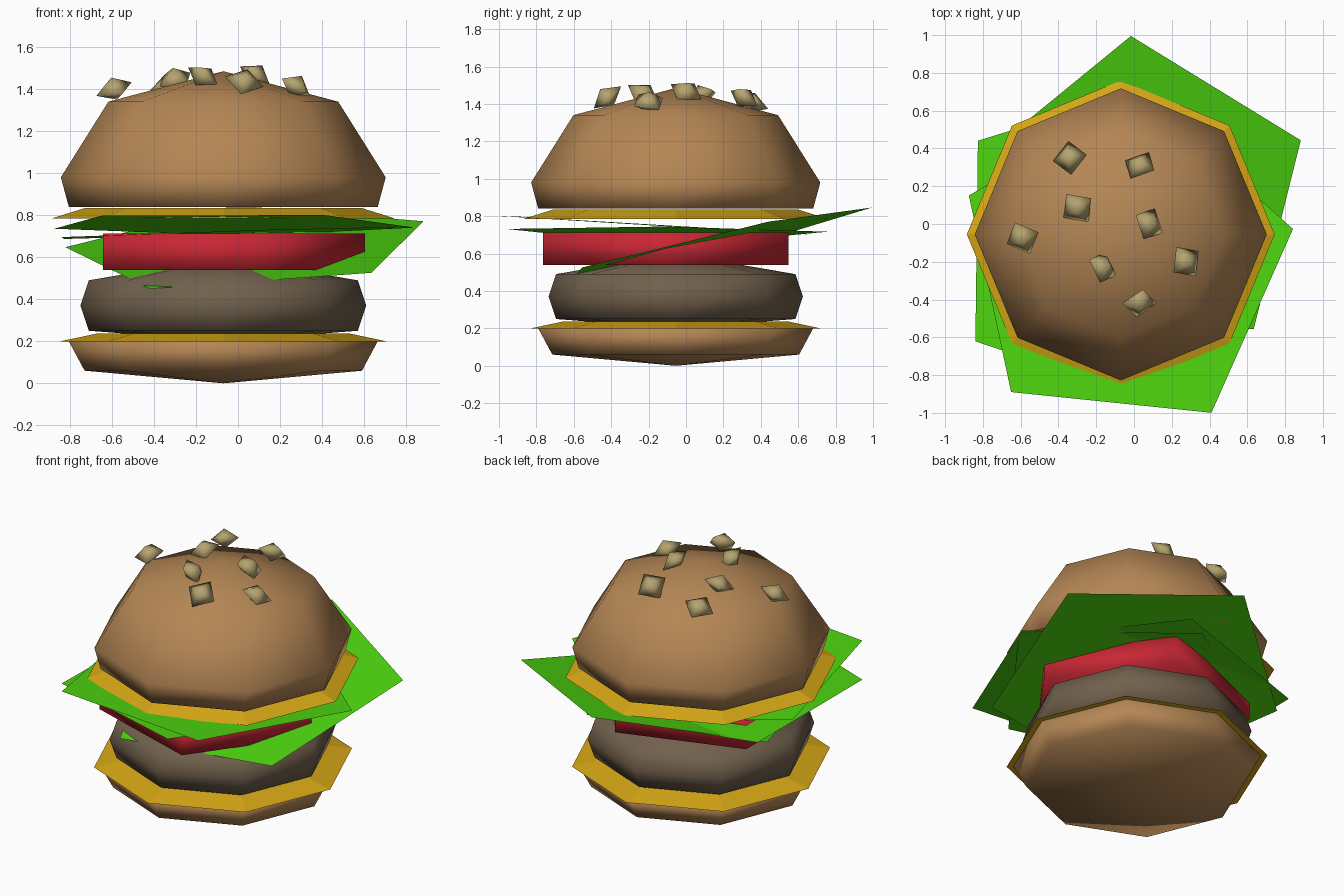
import bpy, bmesh, math
from mathutils import Vector, Euler, Matrix

if "Cube" in bpy.data.objects:
    bpy.data.objects.remove(bpy.data.objects["Cube"])


def material(name, rgb):
    m = bpy.data.materials.new(name)
    m.diffuse_color = (*rgb, 1.0)
    m.use_nodes = True
    m.node_tree.nodes["Principled BSDF"].inputs["Base Color"].default_value = m.diffuse_color
    return m


BUN = material("toasted bun", (0.46, 0.24, 0.09))
SEED = material("sesame tan", (0.46, 0.37, 0.16))
CHEESE = material("cheese yellow", (0.68, 0.39, 0.008))
LEAF = material("lettuce green", (0.075, 0.66, 0.005))
TOMATO = material("tomato red", (0.58, 0.02, 0.034))
MEAT = material("patty brown", (0.165, 0.118, 0.073))


def finish(name, bm, mat, smooth, matrix):
    bm.normal_update()
    me = bpy.data.meshes.new(name)
    bm.to_mesh(me)
    bm.free()
    me.materials.append(mat)
    for p in me.polygons:
        p.use_smooth = smooth
    ob = bpy.data.objects.new(name, me)
    ob.matrix_world = matrix
    bpy.context.collection.objects.link(ob)
    return ob


def lathe(name, profile, sides, mat, matrix, smooth=True):
    """Revolve (radius, z) points, bottom to top; radius 0 closes to a point."""
    bm = bmesh.new()
    rings = []
    for r, z in profile:
        if r == 0:
            rings.append([bm.verts.new((0, 0, z))])
        else:
            rings.append([bm.verts.new((r * math.cos(math.tau * i / sides),
                                        r * math.sin(math.tau * i / sides), z))
                          for i in range(sides)])
    for a, b in zip(rings, rings[1:]):
        for i in range(sides):
            j = (i + 1) % sides
            if len(a) == 1:
                bm.faces.new((a[0], b[j], b[i]))
            elif len(b) == 1:
                bm.faces.new((a[i], a[j], b[0]))
            else:
                bm.faces.new((a[i], a[j], b[j], b[i]))
    bmesh.ops.recalc_face_normals(bm, faces=bm.faces[:])
    return finish(name, bm, mat, smooth, matrix)


AXIS = Matrix.Translation((-0.07, -0.055, 0))

# Buns
lathe("bottom_bun", [(0, 0), (0.66, 0.06), (0.735, 0.2), (0, 0.2)], 8, BUN, AXIS)
lathe("top_bun", [(0, 0.84), (0.735, 0.84), (0.773, 0.98), (0.547, 1.34), (0, 1.485)],
      8, BUN, AXIS)

# Cheese slices
lathe("bottom_cheese", [(0, 0.203), (0.775, 0.2), (0.6, 0.237), (0, 0.237)],
      8, CHEESE, AXIS, False)
lathe("top_cheese", [(0, 0.788), (0.815, 0.785), (0.655, 0.835), (0, 0.835)],
      8, CHEESE, AXIS, False)

# Patty
lathe("patty", [(0, 0.2), (0.64, 0.25), (0.68, 0.37), (0.64, 0.49), (0, 0.6)],
      8, MEAT, AXIS)

# Tomato slice, five-sided and pointing right
lathe("tomato", [(0, 0.54), (0.69, 0.54), (0.69, 0.712), (0, 0.712)], 5, TOMATO,
      Matrix.Translation((-0.085, -0.107, 0)))

# Lettuce: tilted flat pentagons (centre, radius, heading, slope in x and y)
leaves = [((0.052, 0.12, 0.648), 0.90, 94.0, 0.058, 0.231),
          ((-0.045, -0.216, 0.755), 0.907, 84.1, -0.003, -0.06),
          ((-0.103, -0.099, 0.715), 0.903, 71.3, 0.0325, -0.009)]
for n, (centre, radius, heading, sx, sy) in enumerate(leaves, 1):
    bm = bmesh.new()
    bm.faces.new([bm.verts.new((radius * math.cos(math.radians(heading + 72 * i)),
                                radius * math.sin(math.radians(heading + 72 * i)), 0))
                  for i in range(5)])
    tilt = Vector((0, 0, 1)).rotation_difference(Vector((-sx, -sy, 1)))
    finish(f"lettuce_{n}", bm, LEAF, False,
           Matrix.Translation(centre) @ tilt.to_matrix().to_4x4())

# Sesame seeds: small tilted diamonds (x, y, z, yaw, tilt x, tilt y)
seeds = [(-0.34, 0.35, 1.405, 10, -20, -15), (0.03, 0.31, 1.43, 55, -35, 25),
         (-0.30, 0.085, 1.445, 35, 10, -20), (0.08, 0.0, 1.465, 70, 30, 25),
         (-0.59, -0.075, 1.40, 20, 15, -20), (-0.165, -0.23, 1.455, 80, 35, 30),
         (0.275, -0.20, 1.41, 40, 15, 25), (0.03, -0.42, 1.435, 0, 40, 15)]
for n, (x, y, z, yaw, tx, ty) in enumerate(seeds, 1):
    turn = Euler([math.radians(a) for a in (tx, ty, yaw)]).to_matrix().to_4x4()
    lathe(f"seed_{n}", [(0, -0.055), (0.095, 0), (0, 0.06)], 4, SEED,
          Matrix.Translation((x, y, z)) @ turn)
